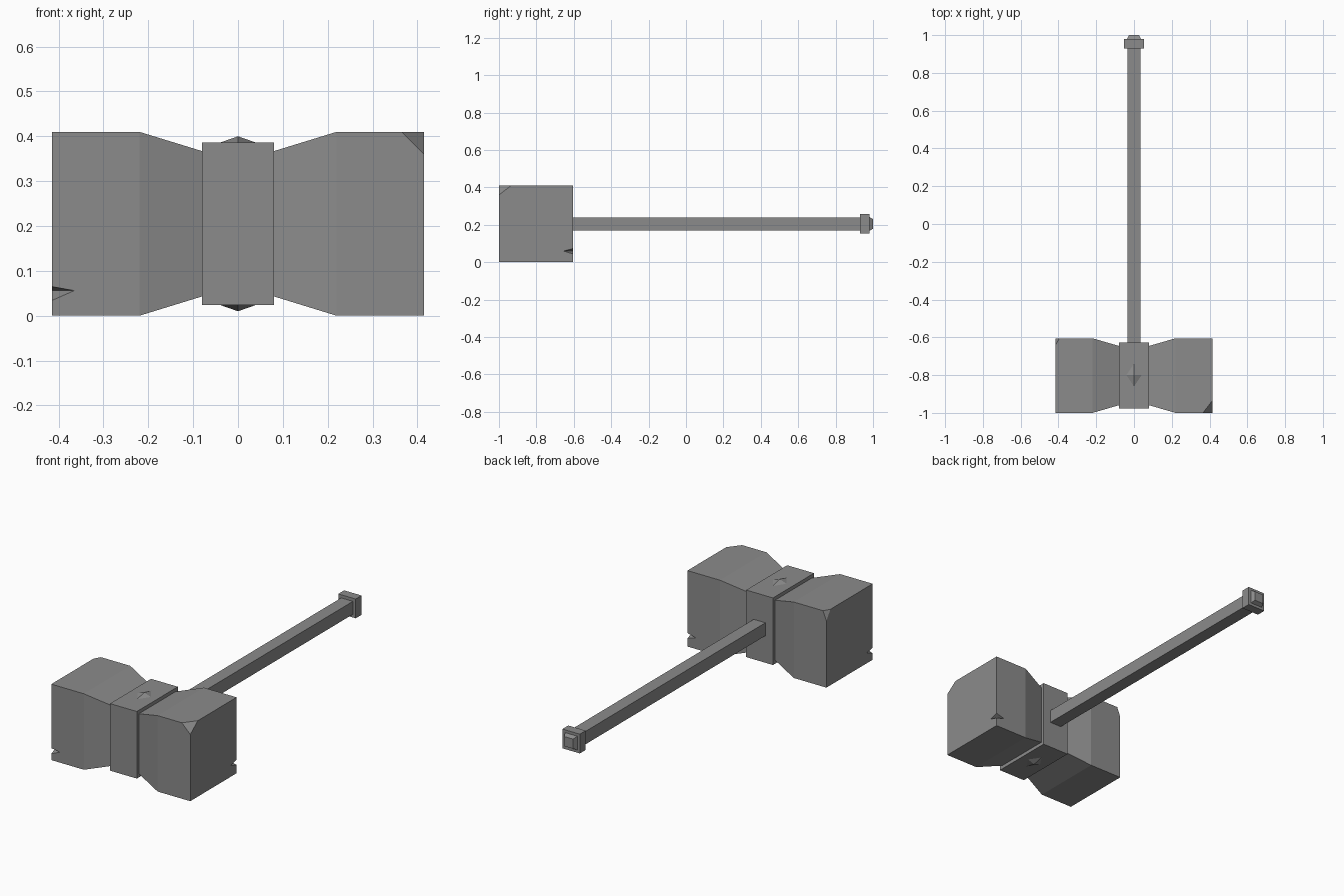
import bpy
import bmesh
from mathutils import Matrix, Vector

cube = bpy.data.objects.get("Cube")
if cube:
    bpy.data.objects.remove(cube, do_unlink=True)

grey = bpy.data.materials.new("stone grey")
grey.use_nodes = True
grey.diffuse_color = (0.26, 0.26, 0.26, 1)
grey.node_tree.nodes["Principled BSDF"].inputs["Base Color"].default_value = (0.26, 0.26, 0.26, 1)

MID_Y, MID_Z = -0.8025, 0.205


def finish(bm, name):
    bmesh.ops.recalc_face_normals(bm, faces=bm.faces)
    mesh = bpy.data.meshes.new(name)
    bm.to_mesh(mesh)
    bm.free()
    mesh.materials.append(grey)
    obj = bpy.data.objects.new(name, mesh)
    bpy.context.collection.objects.link(obj)
    return obj


def loft(rings):
    """Skin a closed solid through rings of equal point count."""
    bm = bmesh.new()
    loops = [[bm.verts.new(p) for p in ring] for ring in rings]
    n = len(loops[0])
    for a, b in zip(loops, loops[1:]):
        for i in range(n):
            j = (i + 1) % n
            bm.faces.new((a[i], a[j], b[j], b[i]))
    bm.faces.new(loops[0])
    bm.faces.new(loops[-1])
    bmesh.ops.recalc_face_normals(bm, faces=bm.faces)
    return bm


SQUARE = [(-1, -1), (1, -1), (1, 1), (-1, 1)]


def head_ring(x, hy, hz):
    return [(x, MID_Y + u * hy, MID_Z + v * hz) for u, v in SQUARE]


def shaft_ring(y, half):
    return [(u * half, y, MID_Z + v * half) for u, v in SQUARE]


def chip(bm, a, b, c):
    """Slice off the corner beyond the plane through three points."""
    a, b, c = Vector(a), Vector(b), Vector(c)
    normal = (b - a).cross(c - a).normalized()
    if normal.dot(a - Vector((0, MID_Y, MID_Z))) < 0:
        normal.negate()
    cut = bmesh.ops.bisect_plane(bm, geom=bm.verts[:] + bm.edges[:] + bm.faces[:],
                                 plane_co=a, plane_no=normal, clear_outer=True)
    edges = [e for e in cut["geom_cut"] if isinstance(e, bmesh.types.BMEdge)]
    bmesh.ops.edgeloop_fill(bm, edges=edges)


# Hammer head: two blocks tapering to a waist
profile = [(0.415, 0.1975, 0.205), (0.22, 0.1975, 0.205), (0.08, 0.157, 0.162)]
sections = [(-x, y, z) for x, y, z in profile] + profile[::-1]
bm = loft([head_ring(*s) for s in sections])

# Chipped upper corners
chip(bm, (0.365, -1, 0.41), (0.415, -0.935, 0.41), (0.415, -1, 0.36))
chip(bm, (-0.395, -0.605, 0.41), (-0.415, -0.64, 0.41), (-0.415, -0.605, 0.36))
head = finish(bm, "hammer_head")


# Wedge notches in two upright edges
def notch(name, sx, sy, low, tip, high):
    edge = Vector((sx * 0.415, MID_Y + sy * 0.1975, 0))
    ridge = edge - Vector((sx, sy, 0)) * 0.025
    outer = edge + (edge - ridge)
    along = Vector((sx, -sy, 0)) * 0.1
    tri = [ridge + Vector((0, 0, tip)),
           outer + Vector((0, 0, tip + 2 * (high - tip))),
           outer + Vector((0, 0, tip + 2 * (low - tip)))]
    cutter = finish(loft([[p - along for p in tri], [p + along for p in tri]]), name)
    cutter.hide_render = True
    cutter.hide_viewport = True
    cutter.display_type = 'WIRE'
    mod = head.modifiers.new(name, 'BOOLEAN')
    mod.operation = 'DIFFERENCE'
    mod.solver = 'EXACT'
    mod.object = cutter


notch("front_notch_cutter", -1, -1, 0.034, 0.056, 0.065)
notch("back_notch_cutter", 1, 1, 0.045, 0.06, 0.073)

# Band around the waist
finish(loft([head_ring(x, 0.175, 0.181) for x in (-0.08, 0.08)]), "waist_band")

# Diamond studs on the top and bottom of the band
for name, side in (("top_stud", 1), ("bottom_stud", -1)):
    bm = bmesh.new()
    bmesh.ops.create_cone(bm, cap_ends=True, segments=4, radius1=1, radius2=0, depth=1)
    bmesh.ops.transform(bm, verts=bm.verts,
                        matrix=Matrix.Translation((0, -0.8, MID_Z + side * 0.188))
                        @ Matrix.Diagonal((0.04, 0.06, side * 0.014, 1)))
    finish(bm, name)

# Square handle, end collar and tapered end cap
finish(loft([shaft_ring(-0.7, 0.035), shaft_ring(0.95, 0.035)]), "handle")
finish(loft([shaft_ring(0.93, 0.052), shaft_ring(0.98, 0.052)]), "end_collar")
finish(loft([shaft_ring(0.97, 0.037), shaft_ring(0.98, 0.037), shaft_ring(1.0, 0.026)]), "end_cap")
